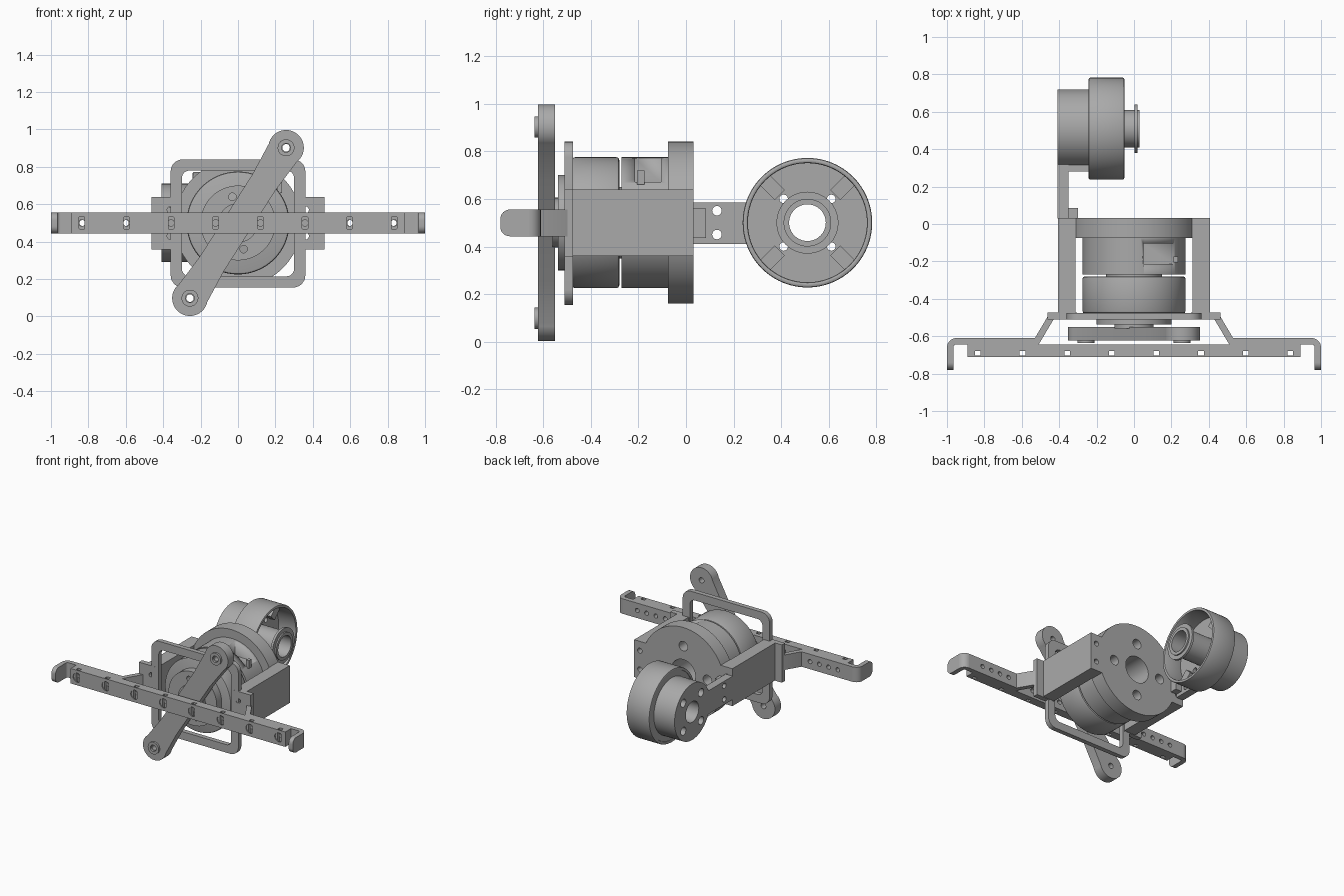
import bpy, bmesh
from math import sin, cos, pi, radians, atan2
from mathutils import Matrix, Vector

if "Cube" in bpy.data.objects:
    bpy.data.objects.remove(bpy.data.objects["Cube"], do_unlink=True)

grey = bpy.data.materials.new("machined grey")
grey.use_nodes = True
COLOUR = (0.4, 0.4, 0.4, 1)
grey.diffuse_color = COLOUR
grey.node_tree.nodes["Principled BSDF"].inputs["Base Color"].default_value = COLOUR

ZC = 0.5  # height of the main axis
# Local (u, v, w) to world, where w is the extrusion direction
AXES = {"x": Matrix(((0, 0, 1), (1, 0, 0), (0, 1, 0))),
        "y": Matrix(((1, 0, 0), (0, 0, -1), (0, 1, 0))),
        "z": Matrix.Identity(3)}


# 2D outline helpers
def arc(cx, cy, r, a0, a1, n=8):
    return [(cx + r * cos(radians(a0 + (a1 - a0) * i / n)),
             cy + r * sin(radians(a0 + (a1 - a0) * i / n))) for i in range(n + 1)]


def circle(cx, cy, r, n=64):
    return arc(cx, cy, r, 0, 360, n)[:-1]


def rect(u0, u1, v0, v1, r=0):
    if not r:
        return [(u0, v0), (u1, v0), (u1, v1), (u0, v1)]
    return (arc(u1 - r, v1 - r, r, 0, 90) + arc(u0 + r, v1 - r, r, 90, 180)
            + arc(u0 + r, v0 + r, r, 180, 270) + arc(u1 - r, v0 + r, r, 270, 360))


def holes(points, r, n=20):
    return [circle(u, v, r, n) for u, v in points]


def mirror(loop):
    return [(-u, v) for u, v in loop]


def plate(name, loops, axis, a, b, bevel=0):
    """Extrude an outline (first loop) with holes (other loops) from a to b."""
    cu = bpy.data.curves.new(name, "CURVE")
    cu.dimensions, cu.fill_mode, cu.extrude = "2D", "BOTH", abs(b - a) / 2
    for loop in loops:
        sp = cu.splines.new("POLY")
        sp.points.add(len(loop) - 1)
        for p, (u, v) in zip(sp.points, loop):
            p.co = (u, v, 0, 1)
        sp.use_cyclic_u = True
    temp = bpy.data.objects.new(name + "_outline", cu)
    bpy.context.collection.objects.link(temp)
    bpy.context.view_layer.update()
    me = bpy.data.meshes.new_from_object(temp.evaluated_get(bpy.context.evaluated_depsgraph_get()))
    bpy.data.objects.remove(temp, do_unlink=True)
    bpy.data.curves.remove(cu)
    me.name = name
    me.transform(AXES[axis].to_4x4())
    shift = Vector((0, 0, 0))
    shift["xyz".index(axis)] = (a + b) / 2
    me.transform(Matrix.Translation(shift))
    bm = bmesh.new()
    bm.from_mesh(me)
    bmesh.ops.remove_doubles(bm, verts=bm.verts, dist=1e-5)
    bmesh.ops.recalc_face_normals(bm, faces=bm.faces)
    if bevel:
        rim = [e for e in bm.edges if len(e.link_faces) == 2 and e.calc_face_angle() > 1]
        bmesh.ops.dissolve_limit(bm, angle_limit=0.01, verts=bm.verts, edges=bm.edges)
        rim = [e for e in bm.edges if len(e.link_faces) == 2 and e.calc_face_angle() > 1]
        bmesh.ops.bevel(bm, geom=rim, offset=bevel, segments=2, profile=0.5, affect="EDGES")
    bm.to_mesh(me)
    bm.free()
    me.polygons.foreach_set("use_smooth", [True] * len(me.polygons))
    me.set_sharp_from_angle(angle=radians(35))
    me.materials.clear()
    me.materials.append(grey)
    ob = bpy.data.objects.new(name, me)
    bpy.context.collection.objects.link(ob)
    return ob


SIDES = (("left", 1), ("right", -1))


def both(name, loops, axis, a, b):
    """Make a part on the +x side and its mirror on the -x side."""
    for side, s in SIDES:
        if axis == "x":
            plate(f"{side}_{name}", loops, axis, s * a, s * b)
        else:
            plate(f"{side}_{name}", loops if s > 0 else [mirror(l) for l in loops], axis, a, b)


BAR = (0.443, 0.555)  # height range of the front bar

# Front bar bracket: end plates, rounded corners, hooks and slanted legs
both("bar_end_plate", [rect(0.53, 0.95, *BAR)] + holes([(0.6 + 0.077 * i, ZC) for i in range(4)], 0.016),
     "y", -0.645, -0.61)
both("bar_corner", [arc(0.95, -0.66, 0.05, 0, 90) + arc(0.95, -0.66, 0.016, 90, 0)], "z", *BAR)
both("bar_hook", [arc(-0.74, 0.515, 0.04, 90, 180) + arc(-0.74, 0.483, 0.04, 180, 270)
                  + [(-0.66, BAR[0]), (-0.66, BAR[1])]], "x", 0.966, 1.0)
both("slanted_leg", [[(0.53, -0.61), (0.45, -0.475), (0.36, -0.475), (0.36, -0.51),
                      (0.43, -0.51), (0.51, -0.645), (0.54, -0.645)]], "z", *BAR)

# Front rail with nut slots behind each screw hole
SCREWS = [-0.835 + 0.2386 * i for i in range(8)]
rail_holes = holes([(x, ZC) for x in SCREWS], 0.017)
plate("rail_back", [rect(-0.89, 0.89, *BAR)] + rail_holes, "y", -0.678, -0.645)
plate("rail_front", [rect(-0.89, 0.89, *BAR)] + holes([(x, ZC) for x in SCREWS], 0.034),
      "y", -0.711, -0.704)
ends = [-0.905] + SCREWS + [0.905]
for i, (x0, x1) in enumerate(zip(ends, ends[1:])):
    plate(f"rail_spacer_{i}", [rect(x0 + 0.015, x1 - 0.015, *BAR)], "y", -0.704, -0.678)

# Guard frame with side wings
plate("guard_frame", [rect(-0.36, 0.36, 0.155, 0.84, 0.065), rect(-0.3, 0.3, 0.215, 0.78, 0.04)],
      "y", -0.51, -0.475)
BOLTS = [(0.36, 0.57), (0.36, 0.43)]
both("wing", [rect(0.305, 0.463, 0.357, 0.64)] + holes(BOLTS, 0.019), "y", -0.511, -0.474)

# Side blocks and round back plate
both("side_block", [rect(0.312, 0.407, 0.36, 0.64)] + holes(BOLTS, 0.019), "y", -0.475, -0.075)
t0 = 24.3  # angle where the disc meets the side bar
outline = (arc(0, ZC, 0.34, t0, 180 - t0, 48) + [(-0.407, 0.64), (-0.407, 0.36)]
           + arc(0, ZC, 0.34, 180 + t0, 360 - t0, 48) + [(0.407, 0.36), (0.407, 0.64)])
AROUND = [(0.2 * cos(i * pi / 2), ZC + 0.2 * sin(i * pi / 2)) for i in range(4)]
plate("back_plate", [outline, circle(0, ZC, 0.1)] + holes(AROUND, 0.036)
      + holes(BOLTS + mirror(BOLTS), 0.019), "y", -0.075, 0.032)

# Main motor: two cans, a neck between them and the output disc
rear_can = plate("rear_can", [circle(0, ZC, 0.275, 96), circle(0, ZC, 0.1)], "y", -0.27, -0.075)
plate("can_neck", [circle(0, ZC, 0.15)], "y", -0.285, -0.265)
plate("front_can", [circle(0, ZC, 0.275, 96)], "y", -0.478, -0.28, 0.012)
plate("output_disc", [circle(0, ZC, 0.2)] + holes([(-0.03, 0.64), (0.03, 0.36)], 0.02),
      "y", -0.537, -0.475)

# Connector window in the top of the rear can
cutter = plate("window_cutter", [rect(0.05, 0.27, 0.67, 0.85)], "y", -0.215, -0.105)
cutter.hide_render = True
cutter.hide_set(True)
cut = rear_can.modifiers.new("window", "BOOLEAN")
cut.object, cut.operation, cut.solver = cutter, "DIFFERENCE", "EXACT"
plate("connector", [rect(0.21, 0.235, 0.66, 0.72)], "y", -0.205, -0.175)

# Crank arm with rounded ends, hub and end screws
TIP = Vector((0.257, 0.402))
lean = atan2(TIP.y, TIP.x)
L = TIP.length
half = arc(L, 0, 0.095, -110, 110, 28) + [(L - 0.22, 0.075)]
raw = half + [(0.1 - L + 0.12, 0.075)] + [(-u, -v) for u, v in half[:-1]] + [(0.22 - L, -0.075), (L - 0.22, -0.075)]
crank = [(u * cos(lean) - v * sin(lean), ZC + u * sin(lean) + v * cos(lean)) for u, v in raw]
TIPS = [(TIP.x, ZC + TIP.y), (-TIP.x, ZC - TIP.y)]
plate("crank_arm", [crank] + holes(TIPS, 0.02), "y", -0.622, -0.55)
plate("crank_hub", [circle(0, ZC, 0.105)], "y", -0.56, -0.52)
for name, (u, v) in zip(("upper", "lower"), TIPS):
    plate(name + "_crank_bush", [circle(u, v, 0.045, 32), circle(u, v, 0.024, 24)], "y", -0.637, -0.62)

# Rear arm carrying the wheel
plate("rear_arm", [rect(0.03, 0.36, 0.41, 0.585)] + holes([(0.13, 0.55), (0.13, 0.45)], 0.02),
      "x", -0.409, -0.35)
plate("arm_foot", [rect(-0.36, -0.3, 0.435, 0.56)] + holes([(-0.325, ZC)], 0.018), "y", 0.03, 0.085)
plate("arm_lip", [rect(0.28, 0.34, 0.42, 0.58)], "x", -0.36, -0.235)

# Wheel motor and cup shaped wheel, all open along the axle
WY = 0.51
DIAG = [(WY + sx * 0.1, ZC + sz * 0.1) for sx in (-1, 1) for sz in (-1, 1)]
bore = circle(WY, ZC, 0.077)
plate("wheel_motor", [circle(WY, ZC, 0.21, 80), bore] + holes([(WY + (u - WY) * 1.05, ZC + (v - ZC) * 1.05)
                                                              for u, v in DIAG], 0.03), "x", -0.409, -0.235)
plate("wheel_rim", [circle(WY, ZC, 0.272, 96), circle(WY, ZC, 0.25, 96)], "x", -0.243, -0.052, 0.008)
plate("wheel_web", [circle(WY, ZC, 0.255, 96), bore] + holes(DIAG, 0.018), "x", -0.238, -0.195)
plate("wheel_hub", [circle(WY, ZC, 0.1), bore], "x", -0.2, 0.03)
plate("hub_collar", [circle(WY, ZC, 0.13), bore], "x", 0.003, 0.02)
for i in range(4):
    a = pi / 4 + i * pi / 2
    spoke = [(WY + u * cos(a) - v * sin(a), ZC + u * sin(a) + v * cos(a))
             for u, v in rect(0.165, 0.253, -0.03, 0.03)]
    plate(f"wheel_rib_{i}", [spoke], "x", -0.2, -0.15)
